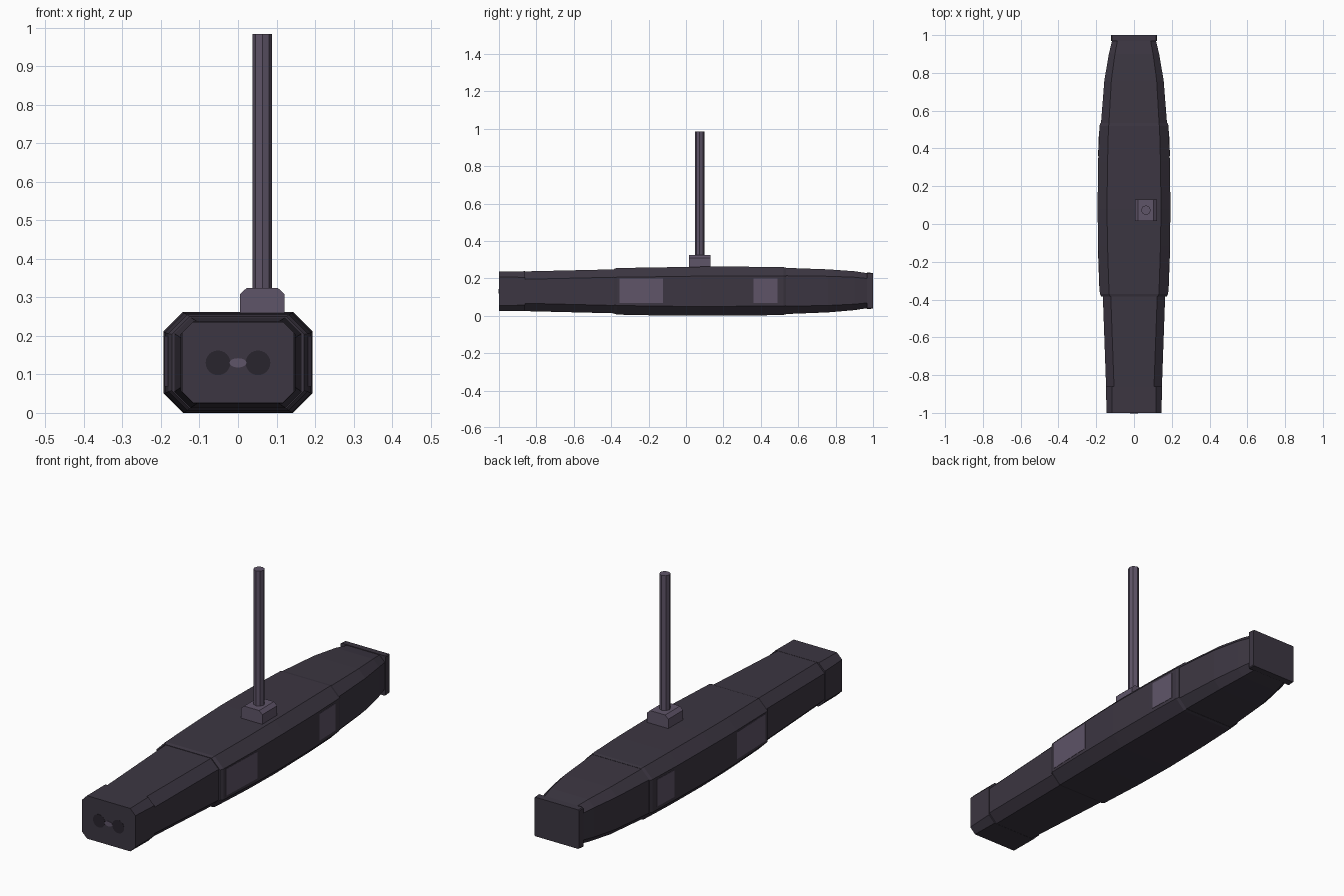
import bpy, bmesh, math

if "Cube" in bpy.data.objects:
    bpy.data.objects.remove(bpy.data.objects["Cube"])

def material(name, rgb):
    m = bpy.data.materials.new(name)
    m.diffuse_color = (*rgb, 1)
    m.use_nodes = True
    m.node_tree.nodes["Principled BSDF"].inputs["Base Color"].default_value = m.diffuse_color
    return m

DARK = material("dark_hull", (0.045, 0.037, 0.054))
LIGHT = material("light_trim", (0.114, 0.089, 0.138))
BLACK = material("port_black", (0.022, 0.018, 0.026))

def finish(name, bm, mat):
    bmesh.ops.recalc_face_normals(bm, faces=bm.faces)
    me = bpy.data.meshes.new(name)
    bm.to_mesh(me)
    bm.free()
    me.materials.append(mat)
    ob = bpy.data.objects.new(name, me)
    bpy.context.collection.objects.link(ob)
    return ob

def loft(name, sections, mat):
    """Skin chamfered rectangles: (y, half width, z bottom, z top, chamfer)."""
    bm = bmesh.new()
    rings = []
    for y, w, a, b, c in sections:
        pts = [(w - c, a), (w, a + c), (w, b - c), (w - c, b),
               (c - w, b), (-w, b - c), (-w, a + c), (c - w, a)]
        rings.append([bm.verts.new((x, y, z)) for x, z in pts])
    for r, s in zip(rings, rings[1:]):
        for i in range(8):
            j = (i + 1) % 8
            bm.faces.new((r[i], r[j], s[j], s[i]))
    bm.faces.new(rings[0])
    bm.faces.new(rings[-1])
    return finish(name, bm, mat)

def disc(name, x, y, z, rx, rz, depth, mat, n=24):
    bm = bmesh.new()
    bmesh.ops.create_cone(bm, cap_ends=True, segments=n, radius1=1, radius2=1, depth=depth)
    for v in bm.verts:
        px, py, pz = v.co
        v.co = (x + px * rx, y + pz, z + py * rz)
    return finish(name, bm, mat)

# Central sleeve with bevelled end rims
middle = [(-0.385, 0.172, 0.012, 0.25, 0.046), (-0.37, 0.181, 0.006, 0.255, 0.049),
          (-0.12, 0.190, 0.001, 0.259, 0.05), (0.08, 0.193, 0.0, 0.262, 0.05),
          (0.33, 0.190, 0.001, 0.262, 0.05), (0.52, 0.183, 0.004, 0.26, 0.048),
          (0.535, 0.177, 0.008, 0.257, 0.046)]
loft("central_sleeve", middle, DARK)

# Front and rear tapered hulls
loft("front_hull", [(-0.995, 0.143, 0.028, 0.234, 0.042),
                    (-0.38, 0.165, 0.013, 0.248, 0.042)], DARK)
loft("rear_hull", [(0.53, 0.175, 0.009, 0.256, 0.042), (0.76, 0.157, 0.018, 0.248, 0.037),
                   (0.90, 0.133, 0.030, 0.238, 0.032), (0.98, 0.114, 0.042, 0.226, 0.028)], DARK)

# End caps: chamfer-filling front cap and square rear plate
loft("front_cap", [(-1.0, 0.145, 0.026, 0.236, 0.028),
                   (-0.86, 0.149, 0.024, 0.238, 0.033)], DARK)
loft("rear_cap", [(0.968, 0.122, 0.036, 0.231, 0.004),
                  (1.0, 0.121, 0.038, 0.229, 0.004)], DARK)

# Twin ports with the oval link between them
for side, label in ((-1, "left"), (1, "right")):
    disc(label + "_port", side * 0.052, -0.998, 0.13, 0.032, 0.032, 0.006, BLACK)
disc("port_link", 0, -0.998, 0.13, 0.022, 0.012, 0.008, LIGHT)

# Side panels that follow the sleeve's curve
def hull_width(y):
    for p, q in zip(middle, middle[1:]):
        if p[0] <= y <= q[0]:
            return p[1] + (q[1] - p[1]) * (y - p[0]) / (q[0] - p[0])

def panel(name, side, y0, y1):
    bm = bmesh.new()
    rings = []
    for y in (y0, y1):
        w = hull_width(y)
        rings.append([bm.verts.new((side * x, y, z)) for x, z in
                      ((w - 0.01, 0.068), (w + 0.0015, 0.068),
                       (w + 0.0015, 0.2), (w - 0.01, 0.2))])
    a, b = rings
    for i in range(4):
        j = (i + 1) % 4
        bm.faces.new((a[i], a[j], b[j], b[i]))
    bm.faces.new(a)
    bm.faces.new(b)
    finish(name, bm, LIGHT)

for side, label in ((-1, "left"), (1, "right")):
    panel(label + "_front_panel", side, -0.355, -0.122)
    panel(label + "_rear_panel", side, 0.36, 0.49)

# Mast foot: chamfered block profile extruded along y
bm = bmesh.new()
prof = [(0.005, 0.245), (0.121, 0.245), (0.121, 0.308), (0.104, 0.324), (0.022, 0.324), (0.005, 0.308)]
face = bm.faces.new([bm.verts.new((x, 0.015, z)) for x, z in prof])
ext = bmesh.ops.extrude_face_region(bm, geom=[face], use_keep_orig=True)
for g in ext["geom"]:
    if isinstance(g, bmesh.types.BMVert):
        g.co.y = 0.13
finish("mast_foot", bm, LIGHT)

# Eight-sided mast
bpy.ops.mesh.primitive_cylinder_add(vertices=8, radius=0.0255, depth=0.668,
                                    location=(0.063, 0.073, 0.65))
mast = bpy.context.object
mast.name = "mast"
mast.data.materials.append(LIGHT)
